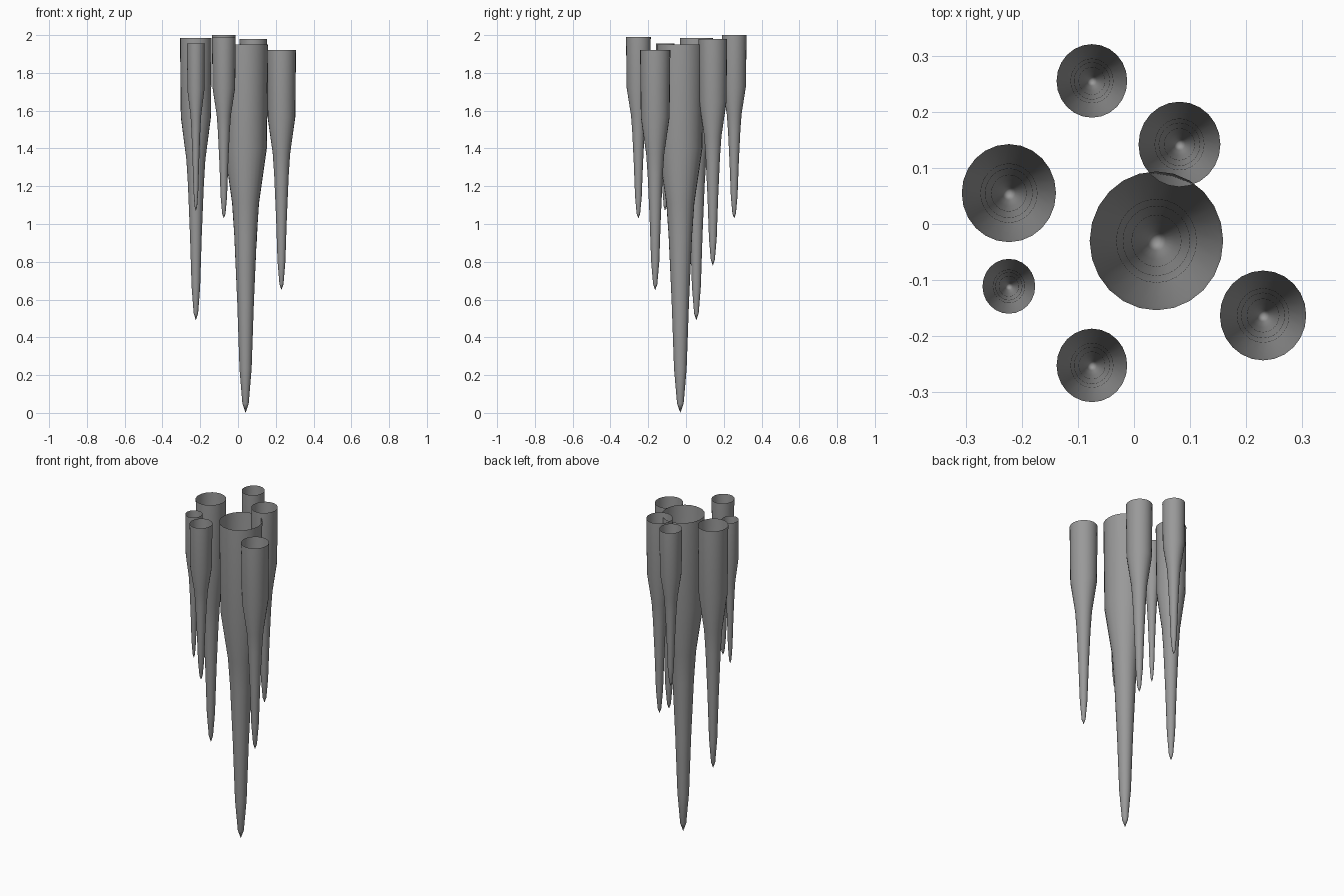
import bpy
import bmesh
from math import sin, cos, pi, radians

cube = bpy.data.objects.get("Cube")
if cube:
    bpy.data.objects.remove(cube)

# Stone colour
stone = bpy.data.materials.new("grey_stone")
stone.use_nodes = True
grey = (0.32, 0.32, 0.32, 1)
stone.diffuse_color = grey
stone.node_tree.nodes["Principled BSDF"].inputs["Base Color"].default_value = grey

SIDES = 24
# Taper shared by every spike: (fraction of length from the top, fraction of radius)
TAPER = [(0, 1), (0.28, 0.95), (0.43, 0.6), (0.52, 0.5), (0.7, 0.37),
         (0.88, 0.27), (0.975, 0.14)]


def make_spike(name, x, y, radius, top, tip):
    """Hollow, open-topped spike that hangs down to a point."""
    bm = bmesh.new()
    length = top - tip
    rings = []
    for drop, width in TAPER:
        r = radius * width
        rings.append([bm.verts.new((r * cos(2 * pi * i / SIDES),
                                    r * 1.04 * sin(2 * pi * i / SIDES),
                                    -drop * length)) for i in range(SIDES)])
    point = bm.verts.new((0, 0, -length))
    for i in range(SIDES):
        j = (i + 1) % SIDES
        for upper, lower in zip(rings, rings[1:]):
            bm.faces.new((upper[i], lower[i], lower[j], upper[j]))
        bm.faces.new((rings[-1][i], point, rings[-1][j]))
    mesh = bpy.data.meshes.new(name)
    bm.to_mesh(mesh)
    bm.free()
    mesh.materials.append(stone)
    spike = bpy.data.objects.new(name, mesh)
    spike.location = (x, y, top)
    bpy.context.collection.objects.link(spike)
    bpy.ops.object.select_all(action="DESELECT")
    spike.select_set(True)
    bpy.context.view_layer.objects.active = spike
    bpy.ops.object.shade_smooth_by_angle(angle=radians(30))


# Central spike and the smaller ones around it
make_spike("main_spike", 0.04, -0.03, 0.119, 1.95, 0.0)
make_spike("right_spike", -0.223, 0.055, 0.084, 1.985, 0.49)
make_spike("back_spike", -0.075, 0.255, 0.063, 2.0, 1.03)
make_spike("back_left_spike", 0.081, 0.142, 0.073, 1.98, 0.78)
make_spike("front_left_spike", 0.23, -0.163, 0.077, 1.92, 0.65)
make_spike("small_right_spike", -0.223, -0.111, 0.047, 1.955, 1.07)
make_spike("front_spike", -0.075, -0.252, 0.063, 1.99, 1.03)
